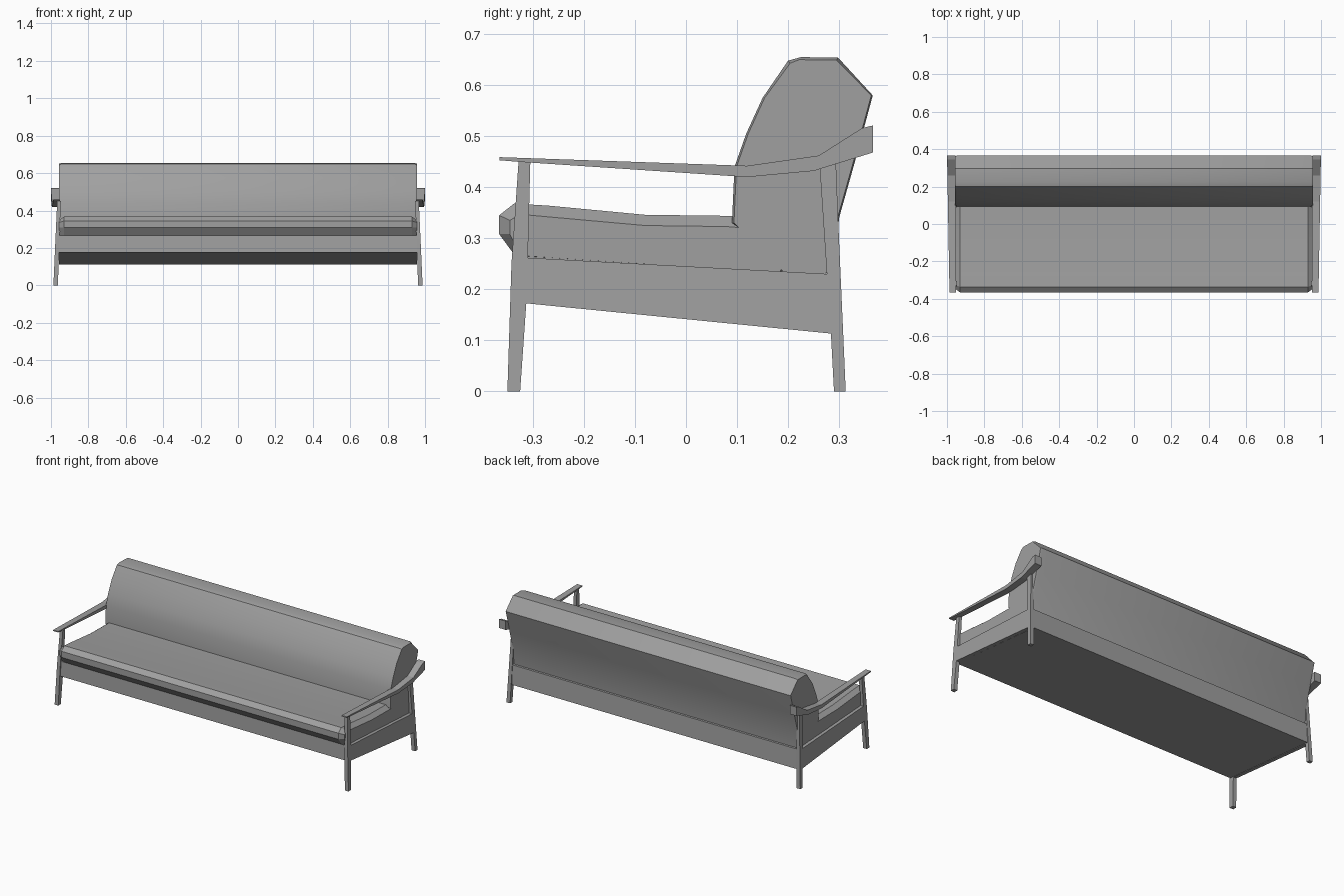
import bpy
import bmesh
import math

if "Cube" in bpy.data.objects:
    bpy.data.objects.remove(bpy.data.objects["Cube"], do_unlink=True)

grey = bpy.data.materials.new("plain grey")
grey.use_nodes = True
COLOUR = (0.35, 0.35, 0.35, 1)
grey.diffuse_color = COLOUR
grey.node_tree.nodes["Principled BSDF"].inputs["Base Color"].default_value = COLOUR


def loft(name, sections, smooth=0):
    """Skin matching rings of 3D points and cap both ends."""
    bm = bmesh.new()
    rings = [[bm.verts.new(p) for p in ring] for ring in sections]
    n = len(rings[0])
    for a, b in zip(rings, rings[1:]):
        for i in range(n):
            j = (i + 1) % n
            bm.faces.new((a[i], a[j], b[j], b[i]))
    bm.faces.new(rings[0])
    bm.faces.new(rings[-1])
    bmesh.ops.recalc_face_normals(bm, faces=bm.faces)
    mesh = bpy.data.meshes.new(name)
    bm.to_mesh(mesh)
    bm.free()
    mesh.materials.append(grey)
    obj = bpy.data.objects.new(name, mesh)
    bpy.context.collection.objects.link(obj)
    if smooth:
        bpy.ops.object.select_all(action="DESELECT")
        obj.select_set(True)
        bpy.context.view_layer.objects.active = obj
        bpy.ops.object.shade_smooth_by_angle(angle=math.radians(smooth))
    return obj


def ring(x, profile):
    return [(x, y, z) for y, z in profile]


def side_part(name, profile, inner, outer):
    """Side profile between two x limits (functions of y and z), on both sides."""
    for label, s in (("left", 1), ("right", -1)):
        loft(f"{label}_{name}", [[(s * f(y, z), y, z) for y, z in profile]
                                 for f in (inner, outer)])


# The end frames lean inwards as they rise
def lean_outer(y, z):
    return 0.987 - 0.045 * z


def lean_inner(y, z):
    return 0.963 - 0.035 * z


# Base box between the end frames
base = [(-0.338, 0.176), (-0.335, 0.266), (0.3, 0.23), (0.306, 0.112)]
loft("base", [ring(-0.956, base), ring(0.956, base)])

# Legs and side rails
side_part("front_leg", [(-0.35, 0), (-0.325, 0), (-0.313, 0.172), (-0.31, 0.26),
                        (-0.305, 0.452), (-0.328, 0.452), (-0.342, 0.25)],
          lean_inner, lean_outer)
side_part("back_leg", [(0.29, 0), (0.313, 0), (0.298, 0.34), (0.294, 0.445),
                       (0.262, 0.44), (0.276, 0.23), (0.284, 0.113)],
          lean_inner, lean_outer)
side_part("side_rail", [(-0.318, 0.173), (-0.313, 0.262), (0.28, 0.23), (0.288, 0.113)],
          lean_inner, lean_outer)

# Armrests, flaring slightly towards the back
side_part("armrest", [(-0.366, 0.453), (-0.365, 0.459), (0.12, 0.442), (0.26, 0.462),
                      (0.345, 0.516), (0.366, 0.521), (0.366, 0.468), (0.25, 0.432),
                      (0.12, 0.42), (-0.33, 0.45)],
          lambda y, z: 0.952 + 0.008 * max(y, 0),
          lambda y, z: 0.993 + 0.018 * y)

# Seat cushion: crowned middle with lower, tucked ends
seat_mid = [(-0.366, 0.345), (-0.337, 0.368), (-0.27, 0.364), (-0.08, 0.346),
            (0.08, 0.344), (0.22, 0.34), (0.22, 0.232), (-0.08, 0.248),
            (-0.335, 0.266), (-0.366, 0.308)]
seat_end = [(-0.345, 0.335), (-0.325, 0.347), (-0.27, 0.342), (-0.08, 0.325),
            (0.08, 0.323), (0.2, 0.313), (0.185, 0.234), (-0.08, 0.25),
            (-0.325, 0.266), (-0.345, 0.308)]
loft("seat_cushion", [ring(-0.957, seat_end), ring(-0.93, seat_mid),
                      ring(0.93, seat_mid), ring(0.957, seat_end)], 25)

# Back cushion: rounded front, flat top, sloping rear
back_mid = [(0.09, 0.33), (0.095, 0.44), (0.118, 0.505), (0.15, 0.575), (0.2, 0.648),
            (0.225, 0.655), (0.298, 0.654), (0.366, 0.58), (0.331, 0.45),
            (0.3, 0.34), (0.29, 0.232), (0.19, 0.232)]
back_end = [(y + 0.004 if y < 0.21 else y - 0.003, z - 0.005 if z > 0.6 else z)
            for y, z in back_mid]
loft("back_cushion", [ring(-0.957, back_end), ring(-0.945, back_mid),
                      ring(0.945, back_mid), ring(0.957, back_end)], 25)
